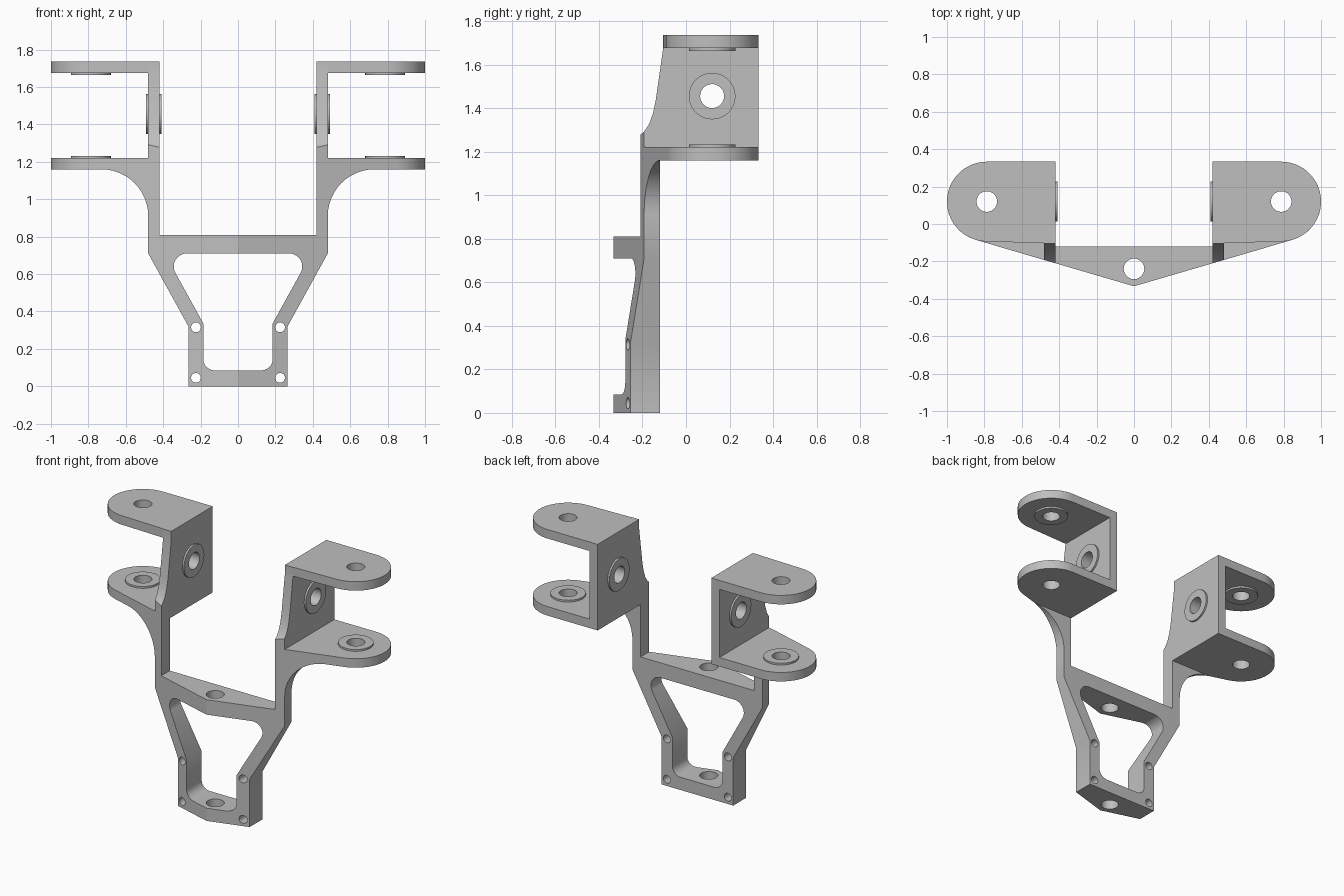
import bpy, bmesh, math
from mathutils import Vector, Matrix

if "Cube" in bpy.data.objects:
    bpy.data.objects.remove(bpy.data.objects["Cube"])

grey = bpy.data.materials.new("satin grey")
grey.use_nodes = True
grey.diffuse_color = (0.52, 0.52, 0.52, 1)
grey.node_tree.nodes["Principled BSDF"].inputs["Base Color"].default_value = grey.diffuse_color

# The three profile planes: local (u, v, w) to world
PLANES = {
    "xy": Matrix(((1, 0, 0), (0, 1, 0), (0, 0, 1))),
    "xz": Matrix(((1, 0, 0), (0, 0, 1), (0, 1, 0))),
    "yz": Matrix(((0, 0, 1), (1, 0, 0), (0, 1, 0))),
}


def prism(name, profile, plane, low, high):
    """Extrude a closed profile between two levels along the plane's normal."""
    bm = bmesh.new()
    m = PLANES[plane]
    face = bm.faces.new([bm.verts.new(m @ Vector((u, v, low))) for u, v in profile])
    new = bmesh.ops.extrude_face_region(bm, geom=[face], use_keep_orig=True)["geom"]
    shift = m @ Vector((0, 0, high - low))
    bmesh.ops.translate(bm, vec=shift, verts=[g for g in new if isinstance(g, bmesh.types.BMVert)])
    bmesh.ops.recalc_face_normals(bm, faces=bm.faces)
    mesh = bpy.data.meshes.new(name)
    bm.to_mesh(mesh)
    bm.free()
    mesh.materials.append(grey)
    obj = bpy.data.objects.new(name, mesh)
    bpy.context.collection.objects.link(obj)
    return obj


def arc(cx, cy, r, start, end, steps):
    angles = [math.radians(start + (end - start) * i / steps) for i in range(steps + 1)]
    return [(cx + r * math.cos(a), cy + r * math.sin(a)) for a in angles]


def disc(name, centre, r, plane, low, high):
    return prism(name, arc(*centre, r, 0, 360, 40)[:-1], plane, low, high)


def rounded(corners, steps=12):
    """Round each (u, v, radius) corner of a polygon."""
    out = []
    for i, (u, v, r) in enumerate(corners):
        p = Vector((u, v))
        if r == 0:
            out.append((u, v))
            continue
        a = (Vector(corners[i - 1][:2]) - p).normalized()
        b = (Vector(corners[(i + 1) % len(corners)][:2]) - p).normalized()
        half = a.angle(b) / 2
        centre = p + (a + b).normalized() * (r / math.sin(half))
        reach = r / math.tan(half)
        start = (p + a * reach - centre).normalized()
        end = (p + b * reach - centre).normalized()
        out += [tuple(centre + start.slerp(end, k / steps) * r) for k in range(steps + 1)]
    return out


def combine(body, tool, operation):
    mod = body.modifiers.new("combine", "BOOLEAN")
    mod.object, mod.operation, mod.solver = tool, operation, "EXACT"
    bpy.context.view_layer.objects.active = body
    bpy.ops.object.modifier_apply(modifier=mod.name)
    bpy.data.objects.remove(tool)


# Shared dimensions
BACK, NOSE, SLOPE = -0.12, -0.333, 0.293
WALL_IN, WALL_OUT = 0.42, 0.48
LUG_X, LUG_Y, LUG_R = 0.787, 0.12, 0.213
LOW, LOW_TOP, HIGH, TOP = 1.16, 1.22, 1.675, 1.735
BOSS_R, BOSS_H, HOLE_R, BOSS_Z = 0.107, 0.012, 0.055, 1.455
OVER = -0.1

# Left half of the frame plate with its flared arm
body = prism("bracket_frame", rounded([
    (OVER, 0, 0), (0.265, 0, 0), (0.265, 0.32, 0), (WALL_OUT, 0.71, 0),
    (WALL_OUT, LOW, 0.25), (0.8, LOW, 0), (0.8, LOW_TOP, 0),
    (WALL_IN, LOW_TOP, 0), (WALL_IN, 0.81, 0), (OVER, 0.81, 0)]), "xz", -0.4, BACK)

# Upright wall with curved front edge
wall = prism("wall", [
    (-0.25, 1.18), (-0.25, 1.255), (-0.211, 1.277), (-0.194, 1.29), (-0.17, 1.325),
    (-0.152, 1.375), (-0.14, 1.43), (-0.105, HIGH), (-0.105, TOP),
    (LUG_Y + LUG_R, TOP), (LUG_Y + LUG_R, LOW), (-0.2, LOW)], "yz", WALL_IN, WALL_OUT)
combine(body, wall, "UNION")

# Lower and upper lugs with rounded ends
tangent = math.degrees(math.atan2(-1, SLOPE))
tip = arc(LUG_X, LUG_Y, LUG_R, tangent, 90, 32)
rear = (WALL_IN, LUG_Y + LUG_R)
lower = prism("lower_lug", tip + [rear, (WALL_IN, NOSE + SLOPE * WALL_IN)], "xy", LOW, LOW_TOP)
combine(body, lower, "UNION")
tip = arc(LUG_X, LUG_Y, LUG_R, -90, 90, 36)
upper = prism("upper_lug", tip + [rear, (WALL_IN, -0.105)], "xy", HIGH, TOP)
combine(body, upper, "UNION")

# Slanted front faces meeting at the nose
wedge = prism("front_slope", [
    (-0.3, NOSE), (0, NOSE), (1.2, NOSE + SLOPE * 1.2), (1.2, 0.6), (-0.3, 0.6)], "xy", -0.2, 2)
combine(body, wedge, "INTERSECT")

# Raised bosses round the pivot holes
lug_centre, wall_centre = (LUG_X, LUG_Y), (LUG_Y, BOSS_Z)
for name, centre, plane, low, high in (
        ("lower_boss", lug_centre, "xy", LOW_TOP - 0.02, LOW_TOP + BOSS_H),
        ("upper_boss", lug_centre, "xy", HIGH - BOSS_H, HIGH + 0.02),
        ("wall_boss", wall_centre, "yz", WALL_IN - BOSS_H, WALL_OUT + BOSS_H)):
    combine(body, disc(name, centre, BOSS_R, plane, low, high), "UNION")

# Window through the frame
window = prism("window", rounded([
    (OVER * 2, 0.085, 0), (0.185, 0.085, 0.06), (0.185, 0.335, 0),
    (0.392, 0.71, 0.07), (OVER * 2, 0.71, 0)]), "xz", -0.6, 0.1)
combine(body, window, "DIFFERENCE")

# Pivot, centre and screw holes
combine(body, disc("lug_hole", lug_centre, HOLE_R, "xy", 1, 2), "DIFFERENCE")
combine(body, disc("wall_hole", wall_centre, HOLE_R, "yz", 0.3, 0.6), "DIFFERENCE")
combine(body, disc("centre_hole", (0, -0.24), HOLE_R, "xy", -0.2, 0.95), "DIFFERENCE")
for z in (0.045, 0.315):
    combine(body, disc("screw_hole", (0.225, z), 0.026, "xz", -0.6, 0.1), "DIFFERENCE")

# Trim at the middle and mirror to the right side
bm = bmesh.new()
bm.from_mesh(body.data)
bmesh.ops.bisect_plane(bm, geom=bm.verts[:] + bm.edges[:] + bm.faces[:], dist=1e-5,
                       plane_co=(0, 0, 0), plane_no=(1, 0, 0), clear_inner=True)
bm.to_mesh(body.data)
bm.free()
mirror = body.modifiers.new("mirror", "MIRROR")
mirror.use_clip = True
bpy.context.view_layer.objects.active = body
bpy.ops.object.modifier_apply(modifier=mirror.name)

bpy.ops.object.select_all(action="DESELECT")
body.select_set(True)
bpy.ops.object.shade_smooth_by_angle(angle=math.radians(30))
